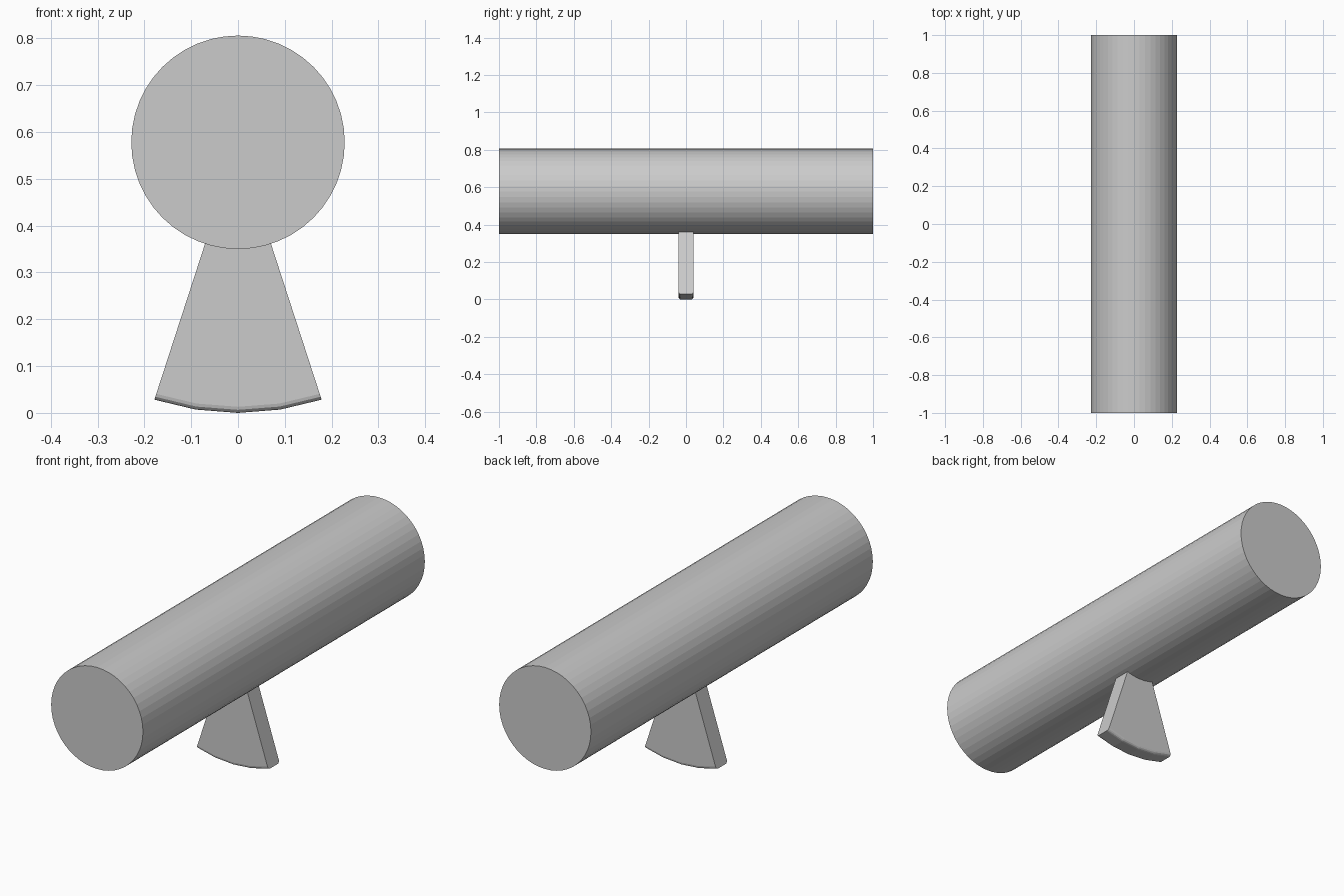
import bpy, bmesh, math

if "Cube" in bpy.data.objects:
    bpy.data.objects.remove(bpy.data.objects["Cube"])

R, ZC = 0.228, 0.578      # drum radius and axis height


def make_object(name, bm):
    bmesh.ops.recalc_face_normals(bm, faces=bm.faces)
    mesh = bpy.data.meshes.new(name)
    bm.to_mesh(mesh)
    bm.free()
    obj = bpy.data.objects.new(name, mesh)
    bpy.context.collection.objects.link(obj)
    return obj


# Long horizontal cylinder
bpy.ops.mesh.primitive_cylinder_add(vertices=48, radius=R, depth=2,
                                    location=(0, 0, ZC), rotation=(math.pi / 2, 0, 0))
bpy.context.object.name = "main_cylinder"

# Fin cross-section (y, radius): straight sides, rounded outer edge
half, inner, outer, bev = 0.04, R - 0.002, ZC, 0.013
corner = [(half - bev + bev * math.cos(a), outer - bev + bev * math.sin(a))
          for a in [math.pi / 2 * i / 3 for i in range(4)]]
section = [(half, inner)] + corner
section += [(-y, r) for y, r in reversed(section)]

# Fin: section swept in four steps around the cylinder axis
bm = bmesh.new()
rings = []
for i in range(5):
    a = math.radians(-18 + 9 * i)
    rings.append([bm.verts.new((r * math.sin(a), y, ZC - r * math.cos(a)))
                  for y, r in section])
n = len(section)
for a, b in zip(rings, rings[1:]):
    for j in range(n):
        k = (j + 1) % n
        bm.faces.new((a[j], a[k], b[k], b[j]))
bm.faces.new(rings[0])
bm.faces.new(rings[-1])
make_object("support_fin", bm)
